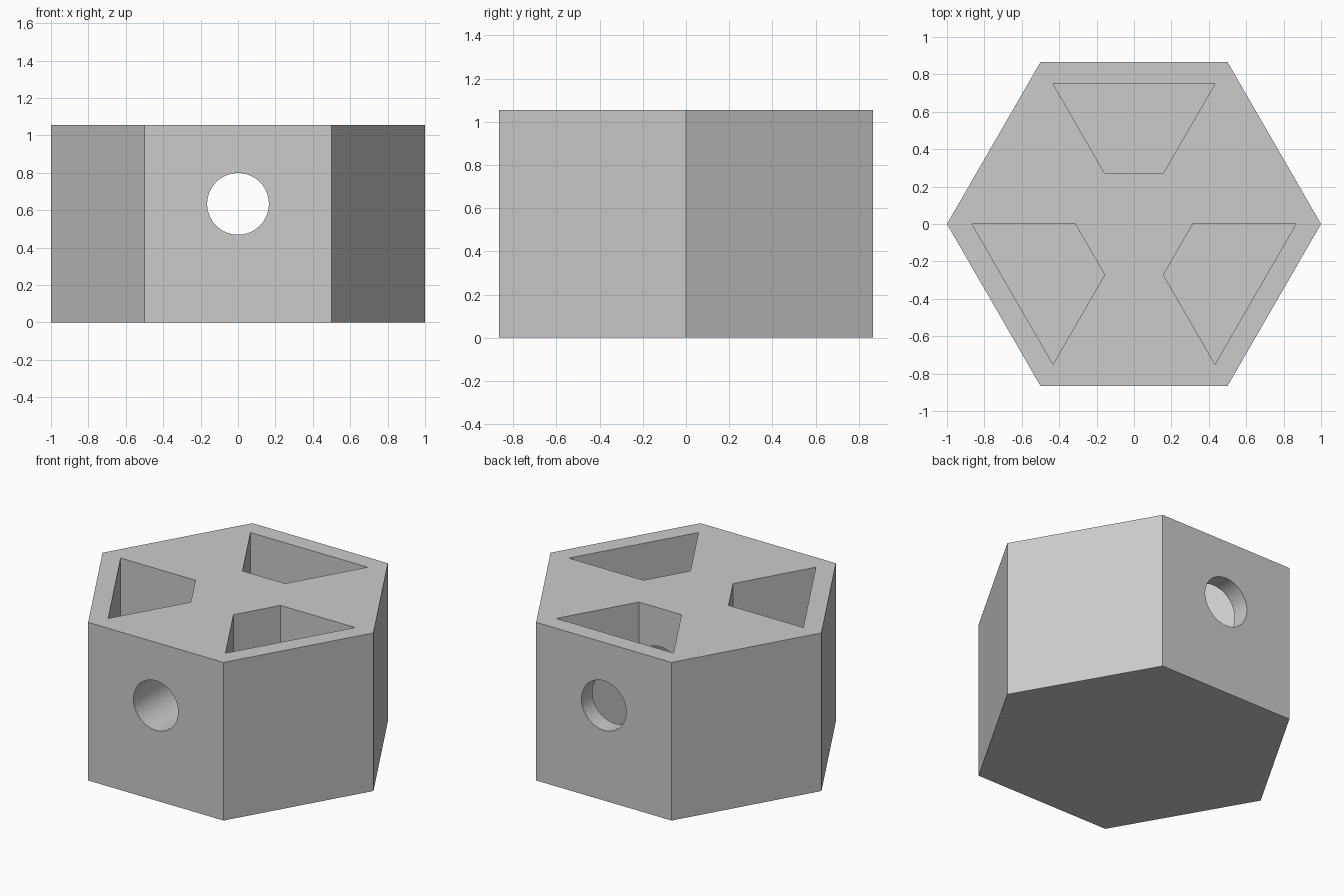
import bpy, bmesh, math
from mathutils import Matrix, Vector

if "Cube" in bpy.data.objects:
    bpy.data.objects.remove(bpy.data.objects["Cube"])

HEIGHT, FLOOR = 1.055, 0.211
HOLE_R, HOLE_Z = 0.165, 0.634

grey = bpy.data.materials.new("plain_grey")
grey.diffuse_color = (0.6, 0.6, 0.6, 1)
grey.use_nodes = True
grey.node_tree.nodes["Principled BSDF"].inputs["Base Color"].default_value = grey.diffuse_color


def prism(name, outline, z0, z1):
    """Extrude a closed xy outline from z0 to z1."""
    bm = bmesh.new()
    face = bm.faces.new([bm.verts.new((x, y, z0)) for x, y in outline])
    up = bmesh.ops.extrude_face_region(bm, geom=[face])["geom"]
    bmesh.ops.translate(bm, vec=(0, 0, z1 - z0),
                        verts=[v for v in up if isinstance(v, bmesh.types.BMVert)])
    bmesh.ops.recalc_face_normals(bm, faces=bm.faces)
    mesh = bpy.data.meshes.new(name)
    bm.to_mesh(mesh)
    bm.free()
    mesh.materials.append(grey)
    obj = bpy.data.objects.new(name, mesh)
    bpy.context.collection.objects.link(obj)
    return obj


def circle(radius, sides):
    return [(radius * math.cos(2 * math.pi * i / sides),
             radius * math.sin(2 * math.pi * i / sides)) for i in range(sides)]


# Hexagonal block
block = prism("hexagonal_block", circle(1, 6), 0, HEIGHT)

# Three trapezoid pockets, open at the top
cutters = []
trapezoid = [(-0.433, 0.75), (-0.157, 0.272), (0.157, 0.272), (0.433, 0.75)]
for i in range(3):
    turn = Matrix.Rotation(math.radians(120 * i), 3, 'Z')
    outline = [(turn @ Vector((x, y, 0))).xy for x, y in trapezoid]
    cutters.append(prism("pocket_cutter", outline, FLOOR, HEIGHT + 0.2))

# Round hole from front to back
hole = prism("hole_cutter", circle(HOLE_R, 64), -1.2, 1.2)
hole.data.transform(Matrix.Translation((0, 0, HOLE_Z)) @ Matrix.Rotation(math.pi / 2, 4, 'X'))
cutters.append(hole)

for cutter in cutters:
    mod = block.modifiers.new("cut", 'BOOLEAN')
    mod.operation, mod.solver, mod.object = 'DIFFERENCE', 'EXACT', cutter

# Apply the cuts and smooth only the round hole
bpy.context.view_layer.objects.active = block
block.select_set(True)
for mod in list(block.modifiers):
    bpy.ops.object.modifier_apply(modifier=mod.name)
for cutter in cutters:
    bpy.data.objects.remove(cutter)
bpy.ops.object.shade_smooth_by_angle(angle=math.radians(30))
